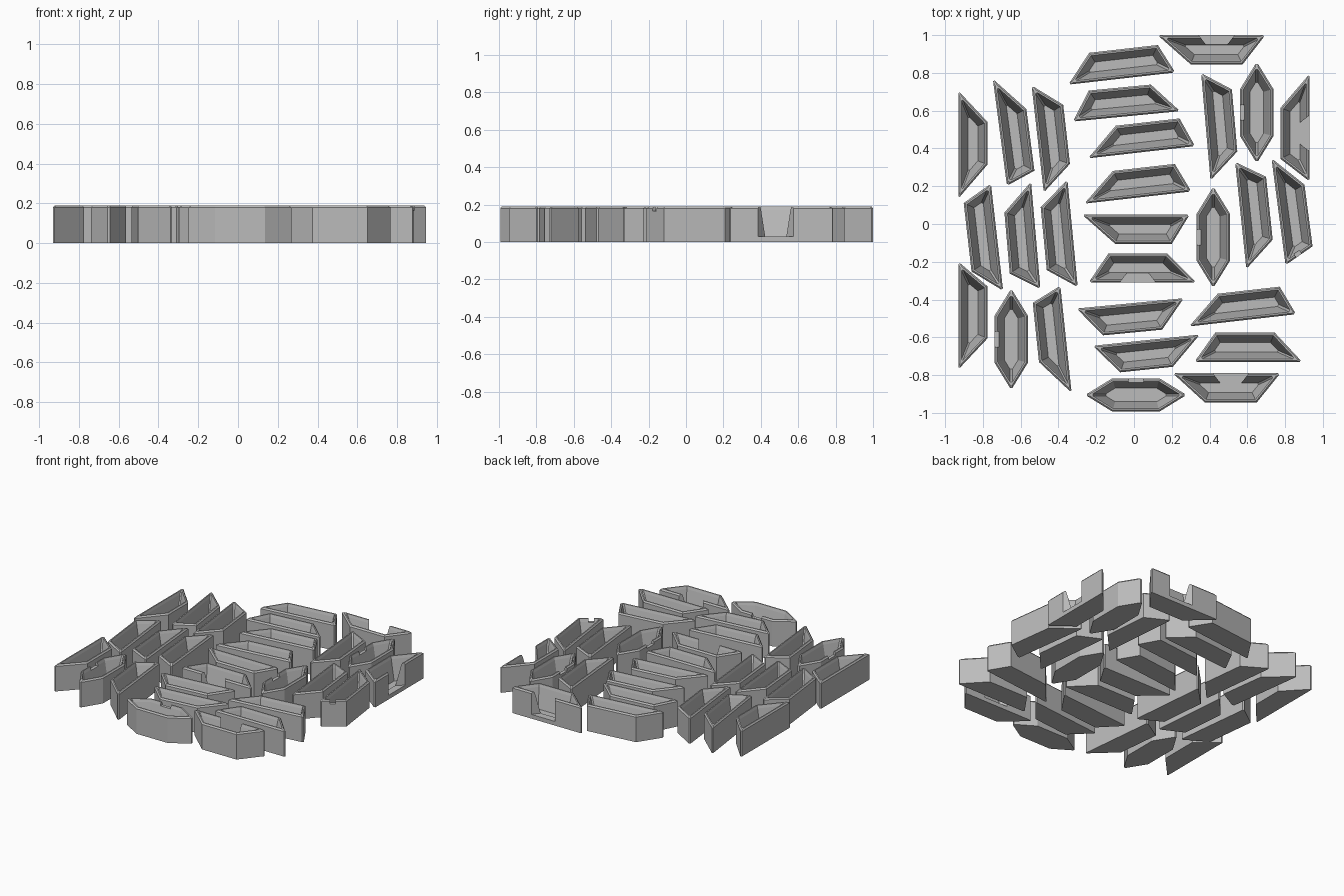
import bpy, bmesh, math
from mathutils import Vector, Matrix

if "Cube" in bpy.data.objects:
    bpy.data.objects.remove(bpy.data.objects["Cube"])

HEIGHT, LENGTH, DEPTH = 0.19, 0.57, 0.155

grey = bpy.data.materials.new("plain grey")
grey.diffuse_color = (0.5, 0.5, 0.5, 1)
grey.use_nodes = True
grey.node_tree.nodes["Principled BSDF"].inputs["Base Color"].default_value = grey.diffuse_color


def inset(pts, d):
    """Offset a counter-clockwise convex polygon inwards by d."""
    out, n = [], len(pts)
    for i in range(n):
        p, a, b = pts[i], pts[i - 1], pts[(i + 1) % n]
        e1, e2 = (p - a).normalized(), (b - p).normalized()
        n1, n2 = Vector((-e1.y, e1.x)), Vector((-e2.y, e2.x))
        out.append(p + (n1 + n2) * d / (1 + n1.dot(n2)))
    return out


def blunt(pts, c=0.012):
    """Cut very sharp corners with a tiny edge."""
    out, n = [], len(pts)
    for i in range(n):
        p = pts[i]
        u, v = (pts[i - 1] - p).normalized(), (pts[(i + 1) % n] - p).normalized()
        if u.dot(v) > 0.2:
            out += [p + u * c, p + v * c]
        else:
            out.append(p)
    return out


def mesh_object(name, bm, matrix):
    bmesh.ops.recalc_face_normals(bm, faces=bm.faces)
    me = bpy.data.meshes.new(name)
    bm.to_mesh(me)
    bm.free()
    me.materials.append(grey)
    ob = bpy.data.objects.new(name, me)
    ob.matrix_world = matrix
    bpy.context.collection.objects.link(ob)
    return ob


def loft(rings):
    """Skin a closed solid through (points, z) rings."""
    bm = bmesh.new()
    vs = [[bm.verts.new((p.x, p.y, z)) for p in pts] for pts, z in rings]
    for lo, hi in zip(vs, vs[1:]):
        for i in range(len(lo)):
            j = (i + 1) % len(lo)
            bm.faces.new((lo[i], lo[j], hi[j], hi[i]))
    bm.faces.new(vs[0])
    bm.faces.new(vs[-1])
    return bm


def tray(name, outline, x, y, angle):
    """Open tray: upright outside, chamfered rim, sloping inside, thin floor."""
    pts = [Vector(p) for p in outline]
    steps = [(0, 0), (0, HEIGHT - 0.01), (0.008, HEIGHT), (0.016, HEIGHT),
             (0.022, HEIGHT - 0.02), (0.052, 0.025)]
    rings = [(blunt(inset(pts, d)), z) for d, z in steps]
    m = Matrix.Translation((x, y, 0)) @ Matrix.Rotation(math.radians(angle), 4, 'Z')
    return mesh_object(name, loft(rings), m)


def notch(ob, centre, direction, width, bottom):
    """Cut a flared gap through the wall at centre, facing along direction."""
    o = Vector(direction).normalized()
    t, c = Vector((-o.y, o.x)), Vector(centre)
    w = width / 2
    flare = 0.02 if width > 0.1 else 0
    quad = [c + o * 0.02 + t * (w + flare), c - o * 0.06 + t * (w - 2 * flare),
            c - o * 0.06 - t * (w - 2 * flare), c + o * 0.02 - t * (w + flare)]
    cutter = mesh_object("notch_cutter", loft([(quad, bottom), (quad, 0.3)]), ob.matrix_world)
    cutter.hide_render = True
    cutter.hide_set(True)
    mod = ob.modifiers.new("notch", 'BOOLEAN')
    mod.object, mod.operation, mod.solver = cutter, 'DIFFERENCE', 'EXACT'


def trapezoid(a, b):
    h = LENGTH / 2
    return [(-h, 0), (h, 0), (h - b, DEPTH), (-h + a, DEPTH)]


# trapezoid trays: middle of long edge x, y, angle, start slant, end slant
middle = [(-.065, .77, 6.5, .13, .075), (-.04, .57, 5.5, .10, .14),
          (.04, .38, 6.5, .165, .065), (.02, .14, 6.5, .17, .07),
          (.01, .05, 180, .095, .175), (.045, -.31, 0, .105, .155),
          (-.02, -.42, 185.5, .13, .125), (.065, -.615, 186, .16, .13)]
right = [(.575, -.51, 6.5, .17, .07), (.605, -.73, 0, .11, .145),
         (.49, -.79, 180, .125, .17), (.41, 1.0, 180, .12, .175),
         (.38, .515, -85, .10, .14), (.565, .045, -84, .095, .14),
         (.765, .065, -82.5, .16, .08), (.93, .51, 90, .12, .18)]
left = [(-.93, .42, -90, .165, .18), (-.71, .485, -82.5, .18, .06),
        (-.51, .45, -83.5, .12, .135), (-.93, -.485, -90, .13, .165),
        (-.725, -.07, 96.5, .12, .085), (-.52, -.06, 95, .095, .15),
        (-.325, -.05, 95.5, .105, .13), (-.36, -.61, 96, .18, .075)]
wide_gaps = {("middle", 5), ("right", 2), ("right", 3), ("right", 7)}

for side, rows in (("middle", middle), ("right", right), ("left", left)):
    for i, (x, y, angle, a, b) in enumerate(rows):
        ob = tray(f"{side}_tray_{i + 1}", trapezoid(a, b), x, y, angle)
        # wide opening in the long wall
        if (side, i) in wide_gaps:
            notch(ob, ((a - b) / 2, 0), (0, -1), 0.18, 0.03)
        # small slot in an end wall
        if (side, i) == ("right", 6):
            notch(ob, (LENGTH / 2 - b / 2, DEPTH / 2), (DEPTH, b), 0.035, 0.165)

# six-sided trays with a shallow slot in one long wall
hexagon = [(-.268, 0), (-.125, -.088), (.125, -.088), (.268, 0), (.125, .088), (-.125, .088)]
for i, (x, y, angle) in enumerate([(.01, -.905, 0), (.65, .59, 90),
                                   (.42, -.07, 90), (-.65, -.61, 90)]):
    ob = tray(f"six_sided_tray_{i + 1}", hexagon, x, y, angle)
    notch(ob, (0, .088), (0, 1), 0.08, 0.165)
